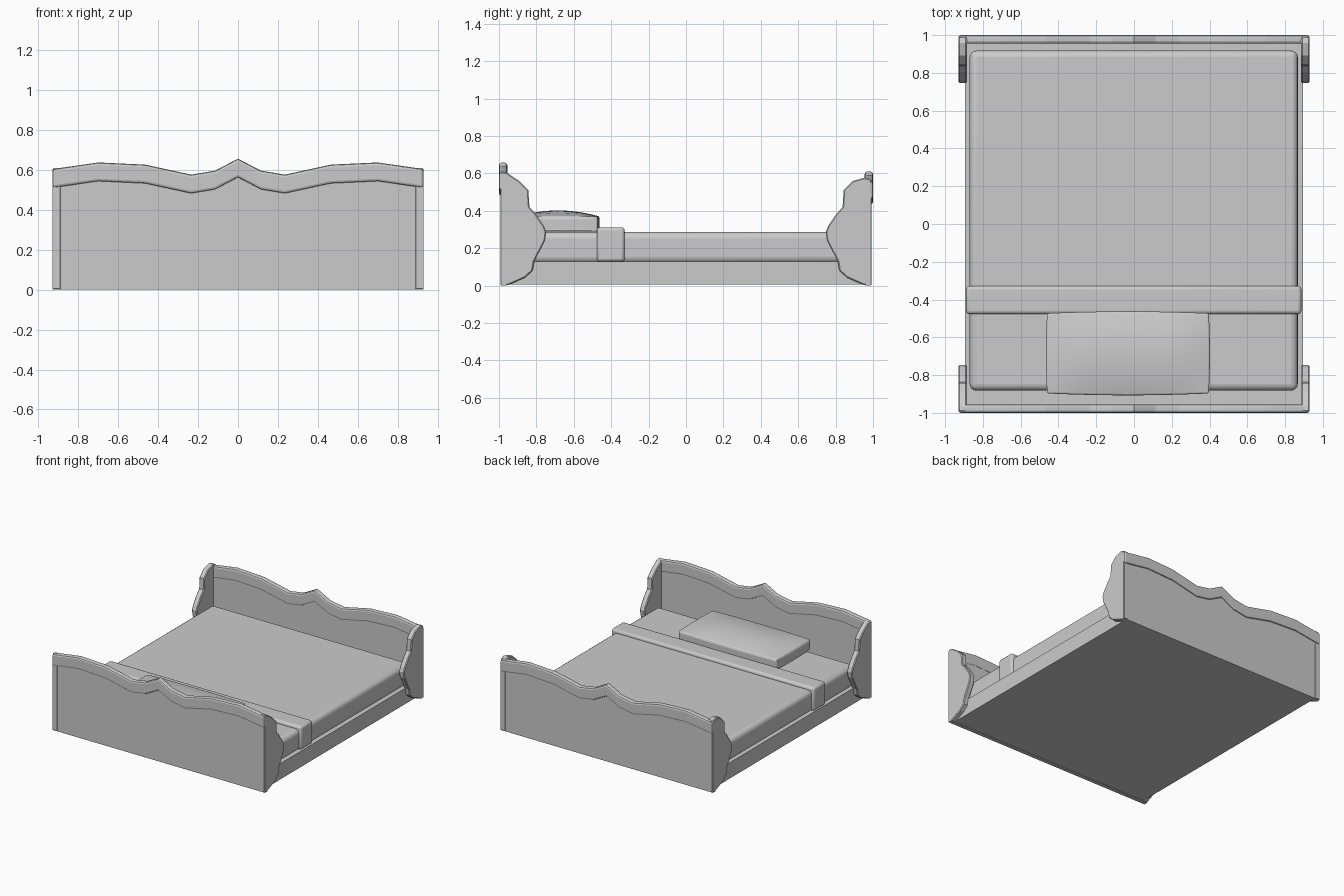
import bpy, bmesh

if "Cube" in bpy.data.objects:
    bpy.data.objects.remove(bpy.data.objects["Cube"])

def finish(name, bm, bevel=0, segs=2, smooth=False):
    bmesh.ops.recalc_face_normals(bm, faces=bm.faces)
    me = bpy.data.meshes.new(name)
    bm.to_mesh(me)
    bm.free()
    ob = bpy.data.objects.new(name, me)
    bpy.context.collection.objects.link(ob)
    if bevel:
        m = ob.modifiers.new("bevel", 'BEVEL')
        m.width, m.segments = bevel, segs
        m.limit_method, m.angle_limit = 'ANGLE', 1.0
    if smooth:
        bpy.ops.object.select_all(action='DESELECT')
        bpy.context.view_layer.objects.active = ob
        ob.select_set(True)
        bpy.ops.object.shade_smooth_by_angle(angle=0.7)
    return ob

def box(name, lo, hi, bevel=0, segs=2, smooth=False):
    bm = bmesh.new()
    bmesh.ops.create_cube(bm, size=1)
    for v in bm.verts:
        v.co = [lo[i] + (v.co[i] + 0.5) * (hi[i] - lo[i]) for i in range(3)]
    return finish(name, bm, bevel, segs, smooth)

def prism(name, pts, a, b, place, bevel=0, segs=2):
    bm = bmesh.new()
    A = [bm.verts.new(place(u, w, a)) for u, w in pts]
    B = [bm.verts.new(place(u, w, b)) for u, w in pts]
    bm.faces.new(A)
    bm.faces.new(B)
    n = len(pts)
    for i in range(n):
        bm.faces.new((A[i], A[(i + 1) % n], B[(i + 1) % n], B[i]))
    return finish(name, bm, bevel, segs)

# wavy top line of the boards, mirrored about x = 0
half = [(0.93, 0.605), (0.70, 0.638), (0.465, 0.627), (0.235, 0.577), (0.115, 0.597)]
wave = [(-x, z) for x, z in half] + [(0, 0.657)] + half[::-1]

# curved outline of the wings: distance from the board end, height
wing = [(0.008, 0), (0.05, 0.003), (0.14, 0.043), (0.18, 0.08), (0.188, 0.128),
        (0.246, 0.24), (0.253, 0.287), (0.24, 0.32), (0.195, 0.385), (0.163, 0.42),
        (0.157, 0.51), (0.107, 0.56), (0.043, 0.604), (0.008, 0.612)]

# headboard (-y) and lower footboard (+y)
for label, s, drop in (("headboard", -1, 0), ("footboard", 1, 0.047)):
    along_x = lambda u, w, d, s=s: (u, s * d, w)
    top = [(x, z - drop) for x, z in wave]
    low = [(x, z - 0.095) for x, z in top]
    prism(label + "_panel", [(-0.93, 0)] + [(x, z + 0.03) for x, z in low] + [(0.93, 0)],
          0.96, 0.99, along_x)
    prism(label + "_top_rail", low + top[::-1], 0.955, 1.0, along_x, 0.013, 2)
    for side, t in (("left", -1), ("right", 1)):
        along_y = lambda u, w, d, s=s, t=t: (t * d, s * (1 - u), w)
        outline = [(u, min(w, 0.612 - drop + u * 0.3) if drop else w) for u, w in wing]
        prism(f"{label}_{side}_wing", outline, 0.885, 0.93, along_y, 0.006, 1)

# frame, mattress and folded blanket
box("bed_frame", (-0.895, -0.975, 0.005), (0.895, 0.975, 0.13))
box("mattress", (-0.87, -0.882, 0.12), (0.867, 0.918, 0.287), 0.035, 4, True)
box("blanket_band", (-0.89, -0.477, 0.128), (0.886, -0.328, 0.312), 0.018, 3, True)

# pillow: subdivided box with a crowned top and bulging long sides
bm = bmesh.new()
bmesh.ops.create_cube(bm, size=2)
bmesh.ops.subdivide_edges(bm, edges=bm.edges[:], cuts=9, use_grid_fill=True)
for v in bm.verts:
    x, y, z = v.co
    crown = (1 - x ** 4) * (1 - y * y)
    v.co = (-0.032 + x * (0.428 + 0.006 * (1 - y * y)),
            -0.685 + y * (0.212 + 0.01 * (1 - x * x)),
            0.285 + (z + 1) / 2 * (0.085 + 0.032 * crown))
finish("pillow", bm, 0.012, 3, True)
